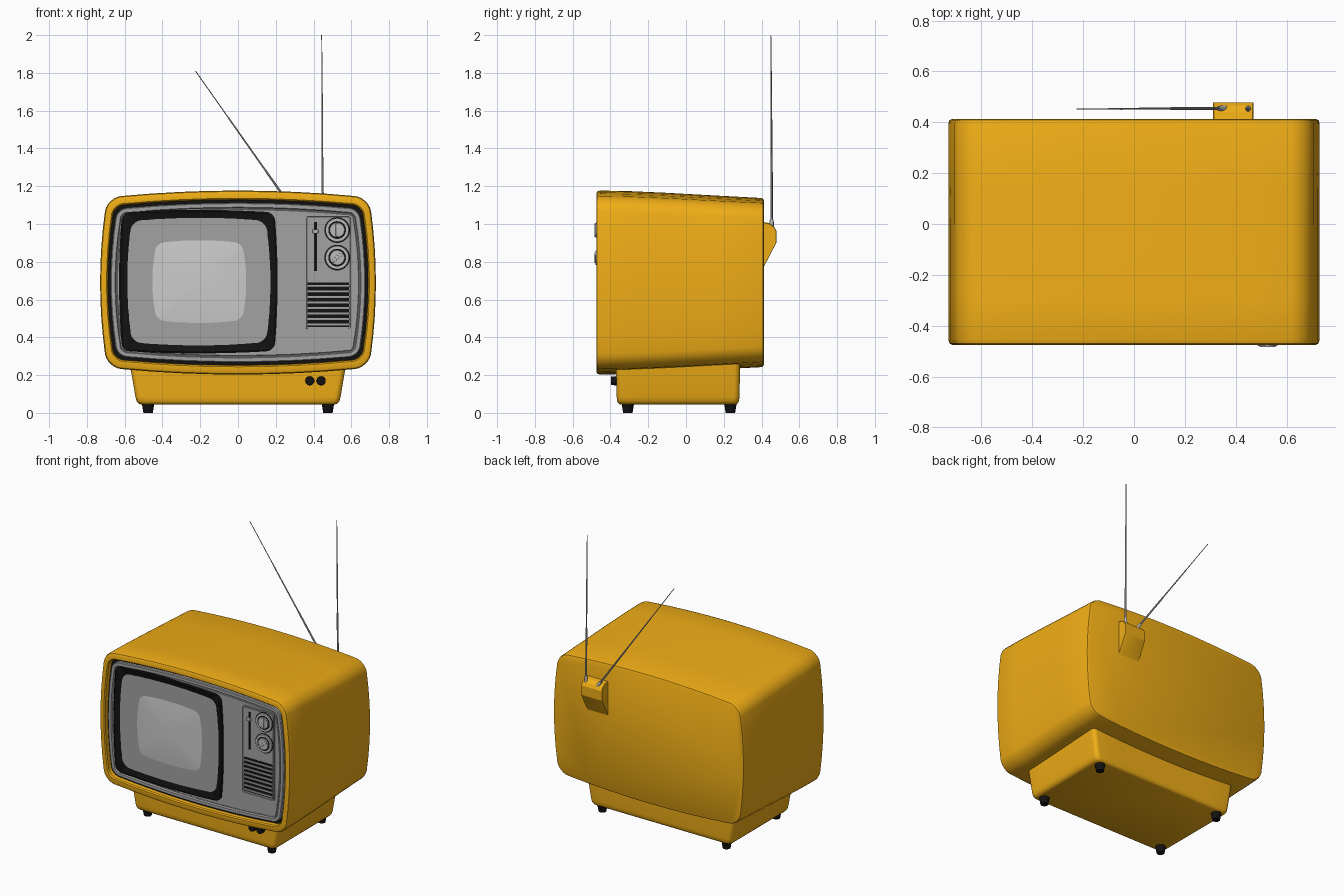
import bpy, bmesh, math
from mathutils import Vector, Matrix

if "Cube" in bpy.data.objects:
    bpy.data.objects.remove(bpy.data.objects["Cube"])


def material(name, rgb):
    m = bpy.data.materials.new(name)
    m.diffuse_color = (*rgb, 1)
    m.use_nodes = True
    m.node_tree.nodes["Principled BSDF"].inputs["Base Color"].default_value = m.diffuse_color
    return m


YELLOW = material("yellow_plastic", (0.87, 0.42, 0.008))
BLACK = material("black_plastic", (0.006, 0.006, 0.006))
PANEL = material("panel_grey", (0.36, 0.36, 0.36))
SILVER = material("silver", (0.5, 0.5, 0.5))
GLASS = material("screen_grey", (0.55, 0.55, 0.55))


def finish(name, bm, mat, angle=35):
    bmesh.ops.recalc_face_normals(bm, faces=bm.faces)
    me = bpy.data.meshes.new(name)
    bm.to_mesh(me)
    bm.free()
    ob = bpy.data.objects.new(name, me)
    bpy.context.collection.objects.link(ob)
    me.materials.append(mat)
    bpy.ops.object.select_all(action='DESELECT')
    ob.select_set(True)
    bpy.context.view_layer.objects.active = ob
    bpy.ops.object.shade_smooth_by_angle(angle=math.radians(angle))
    return ob


def outline(hw, hh, r, k=(0, 0), cu=0, cv=0, arc=6, edge=8):
    """Rounded rectangle whose four sides bow outwards by k."""
    arcs = []
    for i, (sx, sy) in enumerate([(1, 1), (-1, 1), (-1, -1), (1, -1)]):
        arcs.append([Vector((sx * (hw - r) + r * math.cos(a), sy * (hh - r) + r * math.sin(a)))
                     for a in [math.pi / 2 * (i + j / arc) for j in range(arc + 1)]])
    pts = []
    for i, a in enumerate(arcs):
        b = arcs[(i + 1) % 4][0]
        pts += a + [a[-1].lerp(b, j / edge) for j in range(1, edge)]
    return [(cu + p.x * (1 - k[0] * (p.y / hh) ** 2),
             cv + p.y * (1 - k[1] * (p.x / hw) ** 2)) for p in pts]


def loft(name, rings, mat, angle=35):
    """Skin a list of 3D rings and cap both ends."""
    bm = bmesh.new()
    vs = [[bm.verts.new(p) for p in ring] for ring in rings]
    n = len(vs[0])
    for a, b in zip(vs, vs[1:]):
        for i in range(n):
            bm.faces.new((a[i], a[(i + 1) % n], b[(i + 1) % n], b[i]))
    bm.faces.new(vs[0])
    bm.faces.new(vs[-1])
    return finish(name, bm, mat, angle)


def upright(y, *args, **kw):
    return [(u, y, v) for u, v in outline(*args, **kw)]


def rod(name, p0, p1, r0, r1, mat, seg=24):
    p0, p1 = Vector(p0), Vector(p1)
    d = p1 - p0
    rot = d.to_track_quat('Z', 'Y').to_matrix().to_4x4()
    bm = bmesh.new()
    bmesh.ops.create_cone(bm, cap_ends=True, segments=seg, radius1=r0, radius2=r1, depth=d.length,
                          matrix=Matrix.Translation((p0 + p1) / 2) @ rot)
    return finish(name, bm, mat)


def box(name, x, y, z, mat, bevel=0.0):
    bm = bmesh.new()
    bmesh.ops.create_cube(bm, size=1)
    for v in bm.verts:
        v.co = Vector([(lo + hi) / 2 + c * (hi - lo) for c, (lo, hi) in zip(v.co, (x, y, z))])
    if bevel:
        bmesh.ops.bevel(bm, geom=bm.edges[:], offset=bevel, segments=2, affect='EDGES', profile=0.5)
    return finish(name, bm, mat)


# Cabinet: bowed shell with a recessed front, narrowing in height to the back
BOW = (0.05, 0.075)
CZ = 0.69
shell = [(-0.43, 0.688, 0.437, 0.05), (-0.468, 0.69, 0.439, 0.05), (-0.475, 0.696, 0.446, 0.055),
         (-0.475, 0.715, 0.472, 0.065), (-0.47, 0.725, 0.482, 0.075), (-0.455, 0.73, 0.487, 0.08),
         (-0.3, 0.73, 0.484, 0.08), (-0.1, 0.73, 0.475, 0.08), (0.15, 0.73, 0.461, 0.08),
         (0.395, 0.73, 0.448, 0.08), (0.408, 0.726, 0.444, 0.076), (0.413, 0.715, 0.434, 0.065)]
loft("cabinet", [upright(y, w, h, r, BOW, cv=CZ) for y, w, h, r in shell], YELLOW)

# Black gap and grey front panel with a raised border
loft("front_gap", [upright(y, 0.6895, 0.4385, 0.05, BOW, cv=CZ) for y in (-0.425, -0.44)], BLACK)
steps = [(-0.43, 0), (-0.457, 0), (-0.462, 0.005), (-0.462, 0.024), (-0.452, 0.029),
         (-0.452, 0.034), (-0.456, 0.037)]
loft("front_panel", [upright(y, 0.675 - i, 0.423 - i, 0.055 - i, BOW, cv=CZ) for y, i in steps], PANEL)

# Screen surround sloping in to the bulging glass
MB = (0.04, 0.035)
loft("screen_surround", [
    upright(-0.44, 0.42, 0.38, 0.045, MB, -0.21, 0.695),
    upright(-0.463, 0.42, 0.38, 0.045, MB, -0.21, 0.695),
    upright(-0.467, 0.412, 0.372, 0.04, MB, -0.21, 0.695),
    upright(-0.447, 0.352, 0.31, 0.06, (0.09, 0.07), -0.205, 0.695)], BLACK)
loft("screen_glass", [upright(-0.44, 0.352, 0.31, 0.06, (0.09, 0.07), -0.205, 0.695)] + [
    upright(-0.446 - 0.02 * (1 - s * s), 0.352 * s, 0.31 * s, 0.06 * s, (0.09, 0.07), -0.205, 0.695)
    for s in (1, 0.85, 0.7, 0.5, 0.3, 0.1)], GLASS)

# Control plate with a grooved border
loft("control_plate", [upright(y, 0.124 - i, 0.304 - i, 0.016 - i, cu=0.477, cv=0.741)
                       for y, i in [(-0.45, 0), (-0.462, 0), (-0.462, 0.006), (-0.457, 0.007),
                                    (-0.457, 0.010), (-0.461, 0.011)]], PANEL)

# Volume slider
box("slider_slot", (0.403, 0.417), (-0.4625, -0.455), (0.75, 1.01), BLACK)
box("slider_grip", (0.395, 0.425), (-0.475, -0.46), (0.95, 0.972), SILVER, 0.003)

# Two tuning dials
for label, z, turn in (("upper", 0.968, 0), ("lower", 0.822, 0.9)):
    rod(label + "_dial_shadow", (0.525, -0.455, z), (0.525, -0.463, z), 0.068, 0.068, BLACK, 40)
    rod(label + "_dial_skirt", (0.525, -0.455, z), (0.525, -0.471, z), 0.065, 0.061, SILVER, 40)
    rod(label + "_dial_ring", (0.525, -0.455, z), (0.525, -0.472, z), 0.047, 0.047, BLACK, 40)
    rod(label + "_dial_cap", (0.525, -0.455, z), (0.525, -0.479, z), 0.044, 0.038, SILVER, 40)
    grip = box(label + "_dial_grip", (-0.008, 0.008), (-0.484, -0.47), (-0.036, 0.036), SILVER, 0.002)
    grip.location = (0.525, 0, z)
    grip.rotation_euler.y = turn

# Speaker grille
box("speaker_back", (0.368, 0.588), (-0.4625, -0.45), (0.455, 0.69), BLACK)
for i in range(8):
    z = 0.468 + i * 0.029
    box(f"speaker_slat_{i + 1}", (0.366, 0.59), (-0.467, -0.455), (z - 0.006, z + 0.006), PANEL, 0.002)

# Pedestal base, tapered towards the feet
base = [(0.3, 0.575, 0.328), (0.22, 0.566, 0.328), (0.085, 0.543, 0.325), (0.062, 0.537, 0.323),
        (0.05, 0.527, 0.316), (0.045, 0.514, 0.306)]
loft("base", [[(u, v, z) for u, v in outline(w, d, 0.03, cv=-0.042)] for z, w, d in base], YELLOW)

# Feet
for sx, side in ((-1, "left"), (1, "right")):
    for y, end in ((-0.308, "front"), (0.235, "back")):
        rod(f"{end}_{side}_foot", (sx * 0.476, y, 0), (sx * 0.476, y, 0.05), 0.025, 0.033, BLACK)

# Base buttons
for i, x in enumerate((0.38, 0.44)):
    rod(f"base_button_{i + 1}", (x, -0.35, 0.17), (x, -0.396, 0.17), 0.025, 0.023, BLACK)

# Antenna bracket on the back
side = [(0.40, 1.012), (0.44, 1.005), (0.466, 0.985), (0.478, 0.965), (0.478, 0.9), (0.40, 0.75)]
loft("antenna_bracket", [[(x, y + (0.69 - y - 0.25) * s, z + (0.9 - z) * s) for y, z in side]
                         for x, s in ((0.31, 0.04), (0.314, 0), (0.466, 0), (0.47, 0.04))], YELLOW, 20)

# Telescopic antennas, each of three narrowing sections
for label, a, b in (("left", (0.352, 0.455, 0.99), (-0.225, 0.452, 1.81)),
                    ("right", (0.449, 0.453, 0.99), (0.443, 0.449, 2.0))):
    a, b = Vector(a), Vector(b)
    rod(label + "_antenna_socket", a - (b - a) * 0.01, a + (b - a) * 0.035, 0.012, 0.009, SILVER, 12)
    for i, (s, e, r) in enumerate(((0, 0.36, 0.0065), (0.35, 0.7, 0.0045), (0.69, 1, 0.0028))):
        rod(f"{label}_antenna_{i + 1}", a.lerp(b, s), a.lerp(b, e), r, r * 0.85, SILVER, 10)
